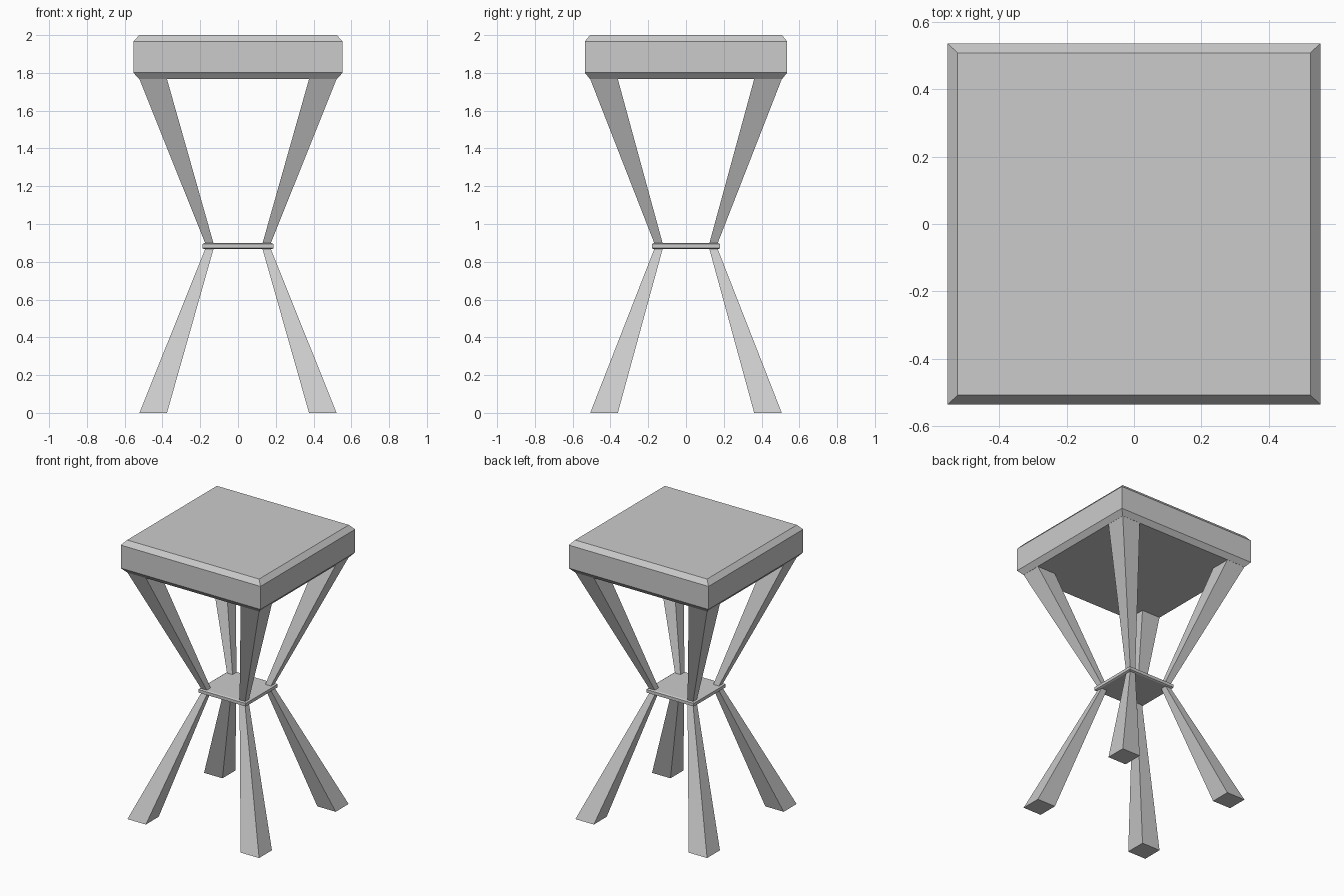
import bpy, bmesh

if "Cube" in bpy.data.objects:
    bpy.data.objects.remove(bpy.data.objects["Cube"])


def loft(name, sections, mirrored=False):
    """Stack rectangles (x0, x1, y0, y1, z) into a closed solid."""
    bm = bmesh.new()
    rings = [[bm.verts.new(p) for p in ((x0, y0, z), (x1, y0, z), (x1, y1, z), (x0, y1, z))]
             for x0, x1, y0, y1, z in sections]
    for a, b in zip(rings, rings[1:]):
        for i in range(4):
            j = (i + 1) % 4
            bm.faces.new((a[i], a[j], b[j], b[i]))
    bm.faces.new(rings[0][::-1])
    bm.faces.new(rings[-1])
    bmesh.ops.recalc_face_normals(bm, faces=bm.faces)
    mesh = bpy.data.meshes.new(name)
    bm.to_mesh(mesh)
    bm.free()
    obj = bpy.data.objects.new(name, mesh)
    bpy.context.collection.objects.link(obj)
    if mirrored:
        mod = obj.modifiers.new("Mirror", 'MIRROR')
        mod.use_axis = (True, True, False)
        mod.use_mirror_merge = False
    return obj


def chamfered_slab(name, hx, hy, z0, z1, inset_x, inset_y, drop):
    """Slab with chamfered top and bottom rims."""
    ix, iy = hx - inset_x, hy - inset_y
    return loft(name, [(-ix, ix, -iy, iy, z0), (-hx, hx, -hy, hy, z0 + drop),
                       (-hx, hx, -hy, hy, z1 - drop), (-ix, ix, -iy, iy, z1)])


# Seat and waist plate
chamfered_slab("seat", 0.554, 0.536, 1.767, 2.0, 0.031, 0.028, 0.034)
chamfered_slab("waist_plate", 0.188, 0.181, 0.867, 0.899, 0.011, 0.01, 0.005)

# Tapered legs: wide at the floor and seat, narrow at the waist
WIDE = (0.376, 0.522, 0.361, 0.507)
NARROW = (0.13, 0.174, 0.124, 0.168)
loft("lower_legs", [(*WIDE, 0.0), (*NARROW, 0.867)], mirrored=True)
loft("upper_legs", [(*NARROW, 0.899), (*WIDE, 1.767)], mirrored=True)
